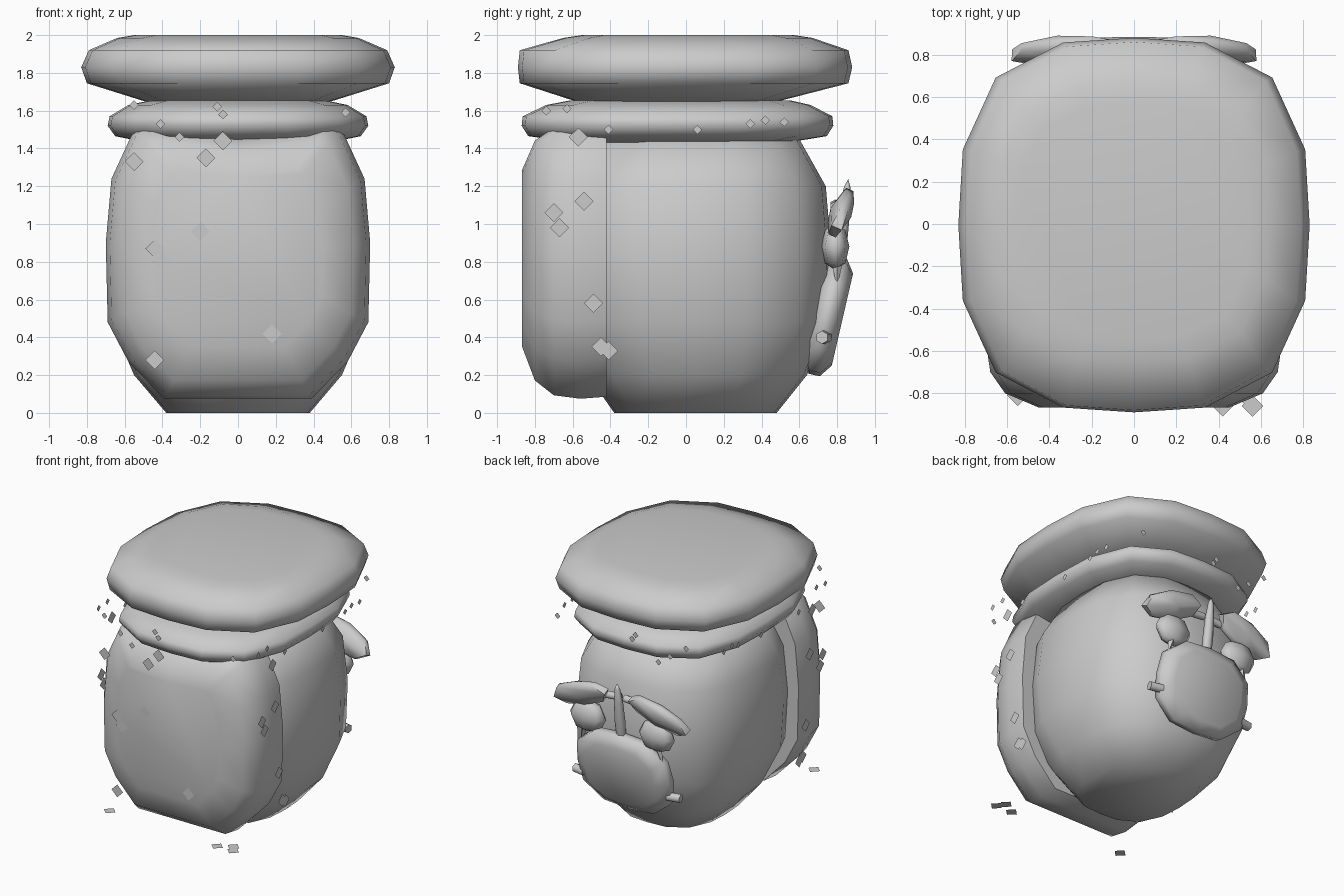
import bpy, bmesh
from math import cos, sin, pi, radians
from mathutils import Vector, Matrix

if "Cube" in bpy.data.objects:
    bpy.data.objects.remove(bpy.data.objects["Cube"])


def finish(bm, name, angle=75):
    bmesh.ops.recalc_face_normals(bm, faces=bm.faces)
    me = bpy.data.meshes.new(name)
    bm.to_mesh(me)
    bm.free()
    ob = bpy.data.objects.new(name, me)
    bpy.context.collection.objects.link(ob)
    bpy.ops.object.select_all(action='DESELECT')
    ob.select_set(True)
    bpy.context.view_layer.objects.active = ob
    if angle:
        bpy.ops.object.shade_smooth_by_angle(angle=radians(angle))
    return ob


def squircle(a, b, p, n=16):
    pts = []
    for i in range(n):
        t = 2 * pi * i / n
        c, s = cos(t), sin(t)
        r = (abs(c) ** p + abs(s) ** p) ** (-1 / p)
        pts.append((a * c * r, b * s * r))
    return pts


def loft(name, rings):
    bm = bmesh.new()
    loops = [[bm.verts.new(co) for co in ring] for ring in rings]
    n = len(loops[0])
    for lo, hi in zip(loops, loops[1:]):
        for i in range(n):
            j = (i + 1) % n
            bm.faces.new((lo[i], lo[j], hi[j], hi[i]))
    bm.faces.new(loops[0])
    bm.faces.new(loops[-1])
    return finish(bm, name)


def stack(name, levels, p, n=16):
    # levels: z, half width, half depth, centre y
    return loft(name, [[(x, y + cy, z) for x, y in squircle(a, b, p, n)]
                       for z, a, b, cy in levels])


def blob(name, loc, half, rot=(0, 0, 0), seg=6, rings=4):
    bm = bmesh.new()
    bmesh.ops.create_uvsphere(bm, u_segments=seg, v_segments=rings, radius=1)
    m = Matrix.Translation(loc)
    for ang, ax in zip(rot, 'XYZ'):
        m = m @ Matrix.Rotation(ang, 4, ax)
    bm.transform(m @ Matrix.Diagonal((*half, 1)))
    return finish(bm, name)


def rod(name, a, b, r1, r2, seg=6):
    a, b = Vector(a), Vector(b)
    bm = bmesh.new()
    bmesh.ops.create_cone(bm, cap_ends=True, segments=seg, radius1=r1, radius2=r2,
                          depth=(b - a).length)
    q = (b - a).to_track_quat('Z', 'Y').to_matrix().to_4x4()
    bm.transform(Matrix.Translation((a + b) / 2) @ q)
    return finish(bm, name)


# Head
stack("head", [(0, .38, .43, .05), (.2, .55, .58, .06), (.48, .67, .72, .04),
               (.85, .685, .74, .03), (1.2, .65, .71, .03), (1.45, .51, .57, .03)], 2.75)

# Hair shell covering the front
outline = [(.39, .07), (.58, .27), (.69, .48), (.7, .9), (.67, 1.24), (.55, 1.5), (.48, 1.53)]
outline += [(0, 1.47)] + [(-x, z) for x, z in reversed(outline)]
shell = []
for y, s, bottom in [(-.42, .98, .075), (-.56, 1, .075), (-.7, .97, .075), (-.8, .87, .16), (-.868, .64, .33)]:
    shell.append([(x * s, y, max(bottom, .85 + (z - .85) * s)) for x, z in outline])
loft("hair_shell", shell)

# Hat band and hat crown
stack("hat_band", [(1.43, .48, .55, -.02), (1.465, .65, .79, -.045), (1.52, .69, .825, -.045),
                   (1.57, .68, .82, -.045), (1.63, .58, .7, -.04), (1.655, .46, .58, -.03)], 3)
stack("hat_crown", [(1.645, .48, .52, -.05), (1.745, .8, .87, -.01), (1.83, .83, .885, -.005),
                    (1.92, .79, .87, -.01), (1.985, .64, .66, .01), (2, .55, .56, .01)], 2.9)

# Muzzle, tilted so the top leans outward
tilt = Matrix.Translation((0, .76, .51)) @ Matrix.Rotation(radians(-13), 4, 'X')
loft("muzzle", [[tilt @ Vector((x, d, z)) for x, z in squircle(a, b, 3, 12)]
                for d, a, b in [(-.08, .34, .25), (-.04, .4, .32), (.02, .4, .32), (.07, .3, .25)]])

# Thin nose
blob("nose", (0, .82, .92), (.04, .035, .32), (radians(-7), 0, 0), seg=6, rings=6)

# Mirrored facial parts
for side, s in (("left", -1), ("right", 1)):
    blob(side + "_eye", (.3 * s, .79, .88), (.155, .075, .125), seg=8)
    blob(side + "_brow", (.34 * s, .82, 1.06), (.29, .06, .11),
         (radians(-25), s * radians(19), s * radians(3)))
    rod(side + "_nose_bridge", (.02 * s, .79, 1.1), (.14 * s, .79, 1.09), .03, .03)
    rod(side + "_cheek_pin", (.36 * s, .74, .4), (.46 * s, .72, .4), .035, .035)
    rod(side + "_eye_streak", (.32 * s, .8, .8), (.36 * s, .8, .66), .03, 0, 4)


# Loose diamond flakes floating around hair and band
def flakes(name, normal, items):
    bm = bmesh.new()
    for co, r in items:
        c = Vector(co)
        u = Vector((0, 1, 0)) if normal == 'X' else Vector((1, 0, 0))
        v = Vector((0, 1, 0)) if normal == 'Z' else Vector((0, 0, 1))
        bm.faces.new([bm.verts.new(c + d) for d in (u * r, v * r, -u * r, -v * r)])
    finish(bm, name, 0)


front = [(-.55, 1.33), (-.17, 1.35), (-.08, 1.44), (-.44, .87), (-.4, .8), (-.2, .96),
         (.18, .42), (-.44, .28)]
side = [(-.57, 1.46), (-.7, 1.06), (-.54, 1.12), (-.67, .98), (-.49, .58), (-.45, .35), (-.41, .33)]
band_front = [(-.55, 1.63), (-.11, 1.62), (-.08, 1.58), (-.41, 1.53), (-.31, 1.46), (.57, 1.59)]
band_side = [(-.74, 1.6), (-.63, 1.61), (-.41, 1.5), (.06, 1.5), (.34, 1.53), (.42, 1.55), (.52, 1.54)]
flakes("front_flakes", 'Y', [((x, -.874, z), .05) for x, z in front]
       + [((x, -.876, z), .025) for x, z in band_front])
flakes("side_flakes", 'X', [((s * .7, y, z), .05) for s in (-1, 1) for y, z in side]
       + [((s * .695, y, z), .025) for s in (-1, 1) for y, z in band_side])
flakes("back_flakes", 'Y', [((x, .785, z), .025) for x, z in band_front])
flakes("bottom_flakes", 'Z', [((x, y, .07), .05) for x, y in
                              ((-.55, -.81), (.42, -.86), (.52, -.8), (.56, -.86))])
